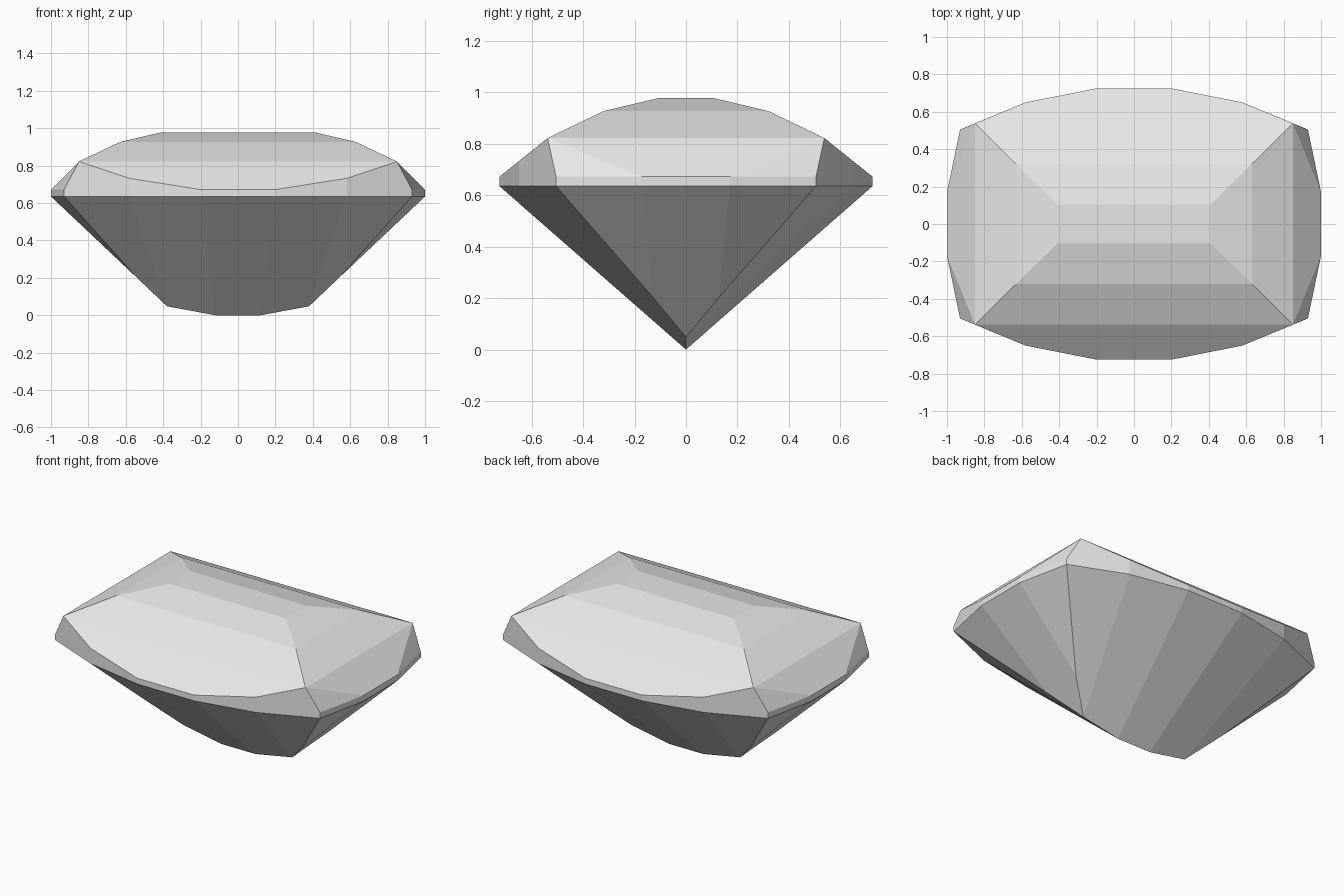
import bpy
import bmesh
import math

cube = bpy.data.objects.get("Cube")
if cube:
    bpy.data.objects.remove(cube, do_unlink=True)

GIRDLE_Z = 0.635

# One flat colour for the whole stone
stone = bpy.data.materials.new("stone_grey")
stone.use_nodes = True
stone.diffuse_color = (0.8, 0.8, 0.8, 1)
stone.node_tree.nodes["Principled BSDF"].inputs["Base Color"].default_value = (0.8, 0.8, 0.8, 1)


def mirrored(points):
    """Repeat quarter points across both the x and y planes."""
    return {(sx * x, sy * y, z) for x, y, z in points for sx in (1, -1) for sy in (1, -1)}


def faceted_part(name, quarter):
    """Cut a convex part from its corner points, left open at the girdle."""
    bm = bmesh.new()
    for p in mirrored(quarter):
        bm.verts.new(p)
    bmesh.ops.convex_hull(bm, input=bm.verts)
    bmesh.ops.recalc_face_normals(bm, faces=bm.faces)
    cap = [f for f in bm.faces if all(abs(v.co.z - GIRDLE_Z) < 1e-4 for v in f.verts)]
    bmesh.ops.delete(bm, geom=cap, context="FACES")
    bmesh.ops.dissolve_limit(bm, angle_limit=math.radians(1), verts=bm.verts, edges=bm.edges)
    mesh = bpy.data.meshes.new(name)
    bm.to_mesh(mesh)
    bm.free()
    mesh.materials.append(stone)
    obj = bpy.data.objects.new(name, mesh)
    bpy.context.collection.objects.link(obj)
    return obj


# Cushion outline shared by both halves
outline = [(0.20, 0.725), (0.58, 0.65), (0.93, 0.505), (1.0, 0.17)]
girdle = [(x, y, GIRDLE_Z) for x, y in outline]

# Crown: flat table, two stepped rings and the scalloped girdle wall
steps = [(0.41, 0.105, 0.978), (0.63, 0.32, 0.927), (0.85, 0.538, 0.822)]
scallops = [(x, y, z) for (x, y), z in zip(outline, (0.672, 0.732, 0.672, 0.672))]
faceted_part("crown", girdle + steps + scallops)

# Pavilion: long facets running down to a curved keel
keel = [(0.12, 0, 0), (0.38, 0, 0.048), (0.545, 0.13, 0.205)]
faceted_part("pavilion", girdle + keel)
